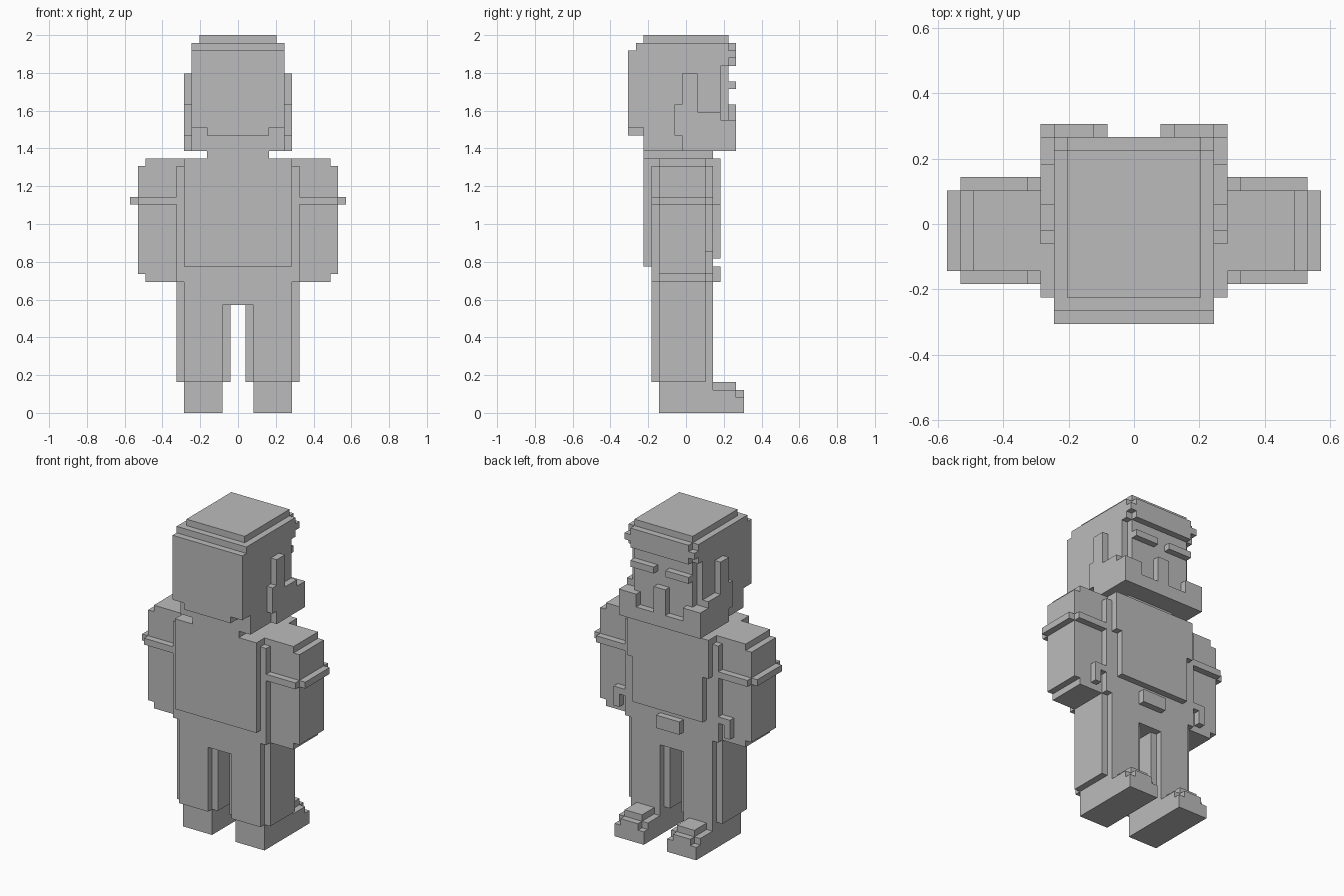
import bpy
import bmesh
from mathutils import Vector

CELL = 2 / 49                      # edge of one block
ORIGIN = Vector((0, 7.5, 0))       # y is counted from the rear plane

default_cube = bpy.data.objects.get("Cube")
if default_cube:
    bpy.data.objects.remove(default_cube, do_unlink=True)

grey = bpy.data.materials.new("plain_grey")
grey.use_nodes = True
grey.diffuse_color = (0.5, 0.5, 0.5, 1)
for node in grey.node_tree.nodes:
    if node.type == "BSDF_PRINCIPLED":
        node.inputs["Base Color"].default_value = grey.diffuse_color


def add_box(bm, x_range, y_range, z_range):
    """Add one block whose ranges are counted in cells."""
    low, high = (Vector(corner) for corner in zip(x_range, y_range, z_range))
    cube = bmesh.ops.create_cube(bm, size=1)
    for vert in cube["verts"]:
        spot = Vector(h if c > 0 else l for c, l, h in zip(vert.co, low, high))
        vert.co = (spot - ORIGIN) * CELL


def build(name, boxes, side=1):
    """Make one flat-shaded part; side -1 mirrors it across x."""
    bm = bmesh.new()
    for x_range, y_range, z_range in boxes:
        if side < 0:
            x_range = (-x_range[1], -x_range[0])
        add_box(bm, x_range, y_range, z_range)
    mesh = bpy.data.meshes.new(name)
    bm.to_mesh(mesh)
    bm.free()
    mesh.materials.append(grey)
    part = bpy.data.objects.new(name, mesh)
    bpy.context.scene.collection.objects.link(part)
    return part


def build_pair(name, boxes):
    build("left_" + name, boxes)
    build("right_" + name, boxes, side=-1)


def wide(half):
    """Range centred on x = 0."""
    return (-half, half)


# Feet with stepped toes
build_pair("foot", [
    ((2, 7), (4, 15), (0, 2)),
    ((2, 7), (4, 14), (2, 3)),
    ((3, 6), (4, 15), (2, 3)),
    ((3, 6), (4, 14), (3, 4)),
    ((2, 7), (4, 11), (3, 4)),
])

# Legs: a deep core with shallower layers on both sides
build_pair("leg", [
    ((2, 7), (3, 11), (4, 14)),
    ((1, 8), (4, 10), (4, 14)),
])

# Torso, hips and side seams
build("hips", [
    (wide(7), (3, 11), (14, 19)),
    (wide(8), (4, 10), (14, 17)),
])
build("torso", [
    (wide(7), (3, 11), (19, 33)),
    (wide(8), (3, 11), (17, 32)),
    (wide(8), (4, 10), (32, 33)),
])
build("rear_panel", [(wide(7), (2, 3), (19, 33))])
build("chest_panel", [
    (wide(7), (11, 12), (27, 33)),
    (wide(6), (11, 12), (20, 27)),
])
build("belt_buckle", [(wide(2), (11, 12), (17, 19))])
build("neck", [(wide(4), (2, 11), (33, 34))])

# Arms with stepped ends, sleeve bands and thumbs
build_pair("arm", [
    ((8, 12), (4, 10), (17, 33)),
    ((12, 13), (4, 10), (18, 32)),
])
build_pair("sleeve_band", [
    ((8, 13), (3, 11), (27, 28)),
    ((13, 14), (4, 10), (27, 28)),
])
build_pair("thumb", [
    ((8, 10), (10, 11), (20, 21)),
    ((9, 10), (10, 11), (18, 20)),
])

# Head core, recessed at the temples
build("head", [
    (wide(6), (2, 12), (34, 47)),
    (wide(5), (12, 13), (34, 47)),
])

# Hair: rear slab, crown layers and fringe
build("hair", [
    (wide(6), (0, 2), (37, 47)),
    (wide(4), (0, 2), (36, 37)),
    (wide(6), (1, 13), (47, 48)),
    (wide(5), (2, 13), (48, 49)),
    (wide(6), (12, 13), (45, 47)),
])
build("fringe", [
    (wide(6), (13, 14), (46, 47)),
    (wide(5), (13, 14), (45, 48)),
])

# Beard: jaw, raised cheeks and sideburns
build("jaw", [
    (wide(6), (12, 14), (34, 36)),
])
build_pair("cheek", [
    ((4, 6), (12, 14), (36, 38)),
])
build_pair("sideburn", [
    ((6, 7), (7, 9), (39, 44)),
    ((6, 7), (6, 7), (36, 40)),
    ((6, 7), (7, 12), (34, 39)),
    ((6, 7), (12, 14), (34, 38)),
])

# Facial features
build("nose", [(wide(1), (13, 14), (36, 40))])
build_pair("eyebrow", [((1, 5), (13, 14), (42, 43))])
